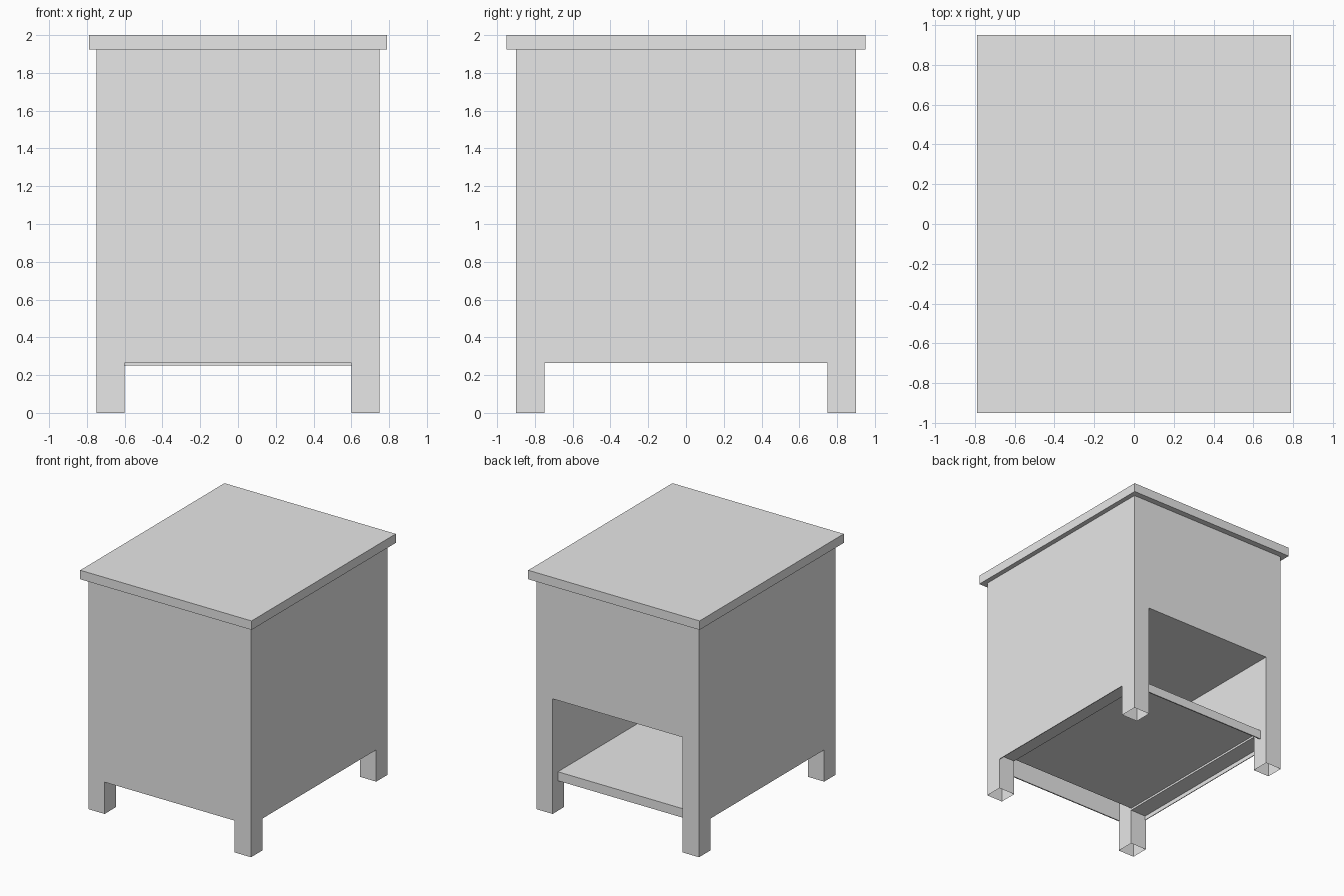
import bpy
import bmesh

cube = bpy.data.objects.get("Cube")
if cube:
    bpy.data.objects.remove(cube, do_unlink=True)

GREY = (0.8, 0.8, 0.8, 1.0)
paint = bpy.data.materials.new("plain grey")
paint.use_nodes = True
paint.diffuse_color = GREY
paint.node_tree.nodes["Principled BSDF"].inputs["Base Color"].default_value = GREY


def box(name, x, y, z, open_bottom=False):
    """Flat-faced box from (min, max) pairs on each axis."""
    bm = bmesh.new()
    bmesh.ops.create_cube(bm, size=1)
    for v in bm.verts:
        v.co = [lo + (c + 0.5) * (hi - lo) for c, (lo, hi) in zip(v.co, (x, y, z))]
    if open_bottom:
        bm.normal_update()
        low = [f for f in bm.faces if f.normal.z < -0.5]
        bmesh.ops.delete(bm, geom=low, context="FACES_ONLY")
    mesh = bpy.data.meshes.new(name)
    bm.to_mesh(mesh)
    bm.free()
    mesh.materials.append(paint)
    obj = bpy.data.objects.new(name, mesh)
    bpy.context.collection.objects.link(obj)
    return obj


def span(side, near, far):
    """Range from near to far, mirrored when side is -1."""
    return tuple(sorted((side * near, side * far)))


W, D = 0.75, 0.90            # half width and half depth of the body
LEG = 0.15                   # leg thickness
IN_X, IN_Y = W - LEG, D - LEG
SKIRT, CEILING, LID = 0.265, 0.96, 1.925

# Overhanging top and closed upper body
box("top_board", (-0.79, 0.79), (-0.95, 0.95), (LID, 2.0))
box("upper_body", (-W, W), (-D, D), (CEILING, LID))

# Legs with open undersides, side walls between them and thin outer skirts
for sx, side in ((1, "left"), (-1, "right")):
    for sy, end in ((-1, "front"), (1, "back")):
        box(f"{end}_{side}_leg", span(sx, IN_X, W), span(sy, IN_Y, D),
            (0, CEILING), open_bottom=True)
    box(f"{side}_wall", span(sx, IN_X, W), (-IN_Y, IN_Y), (0.30, CEILING))
    box(f"{side}_skirt", span(sx, W - 0.006, W), (-IN_Y, IN_Y), (SKIRT, 0.30))

# Front panel closing the compartment
box("front_panel", (-IN_X, IN_X), (-D, -D + 0.01), (SKIRT, CEILING))

# Shelf board with a lip along its open back edge
box("shelf", (-IN_X, IN_X), (-IN_Y, 0.82), (0.317, 0.325))
box("shelf_lip", (-IN_X, IN_X), (0.82, 0.83), (0.25, 0.325))
